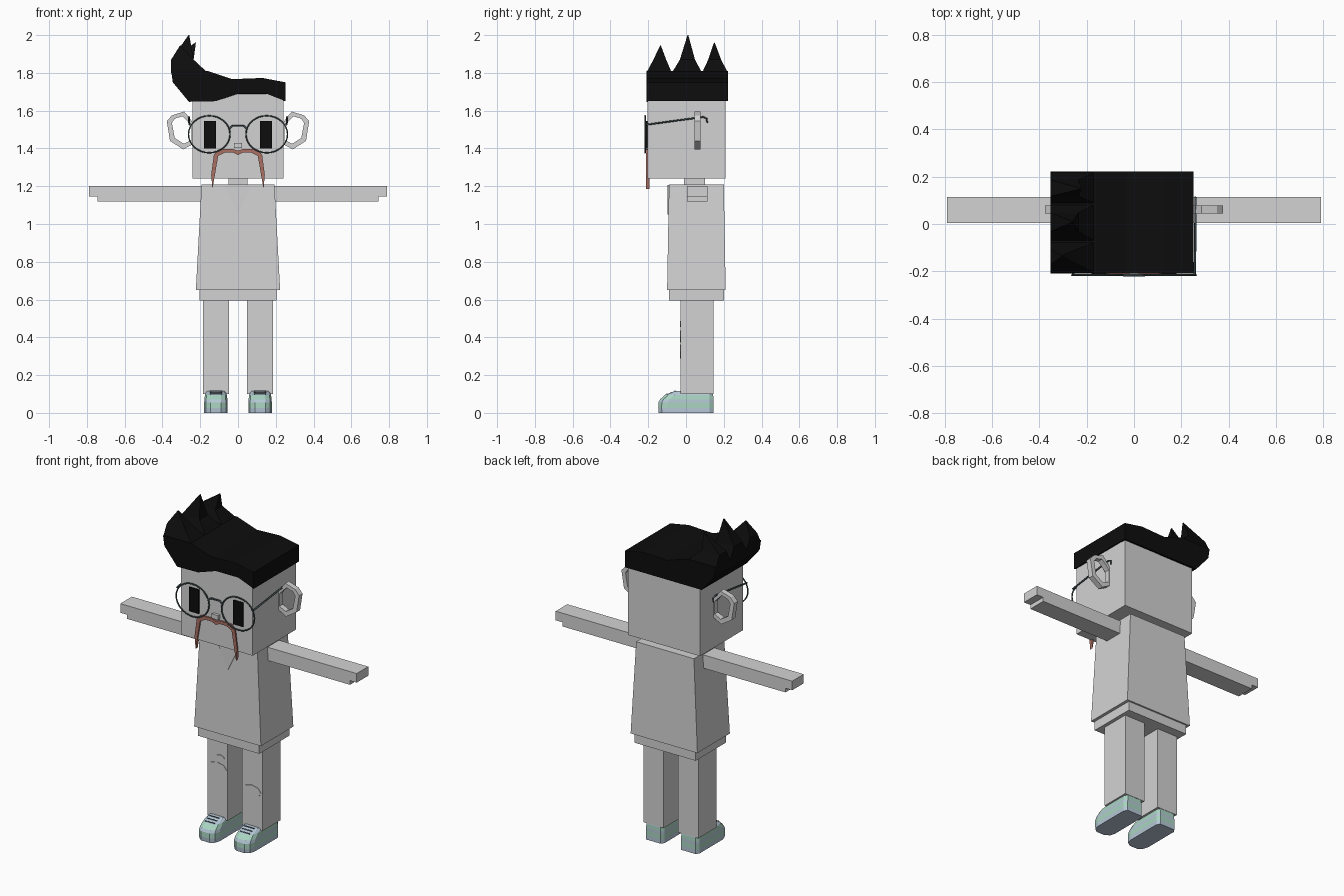
import bpy
import bmesh
import math

cube = bpy.data.objects.get("Cube")
if cube:
    bpy.data.objects.remove(cube, do_unlink=True)


def material(name, r, g, b):
    m = bpy.data.materials.new(name)
    m.use_nodes = True
    m.diffuse_color = (r, g, b, 1)
    node = next(n for n in m.node_tree.nodes if n.type == 'BSDF_PRINCIPLED')
    node.inputs["Base Color"].default_value = (r, g, b, 1)
    node.inputs["Roughness"].default_value = 0.9
    return m


grey = material("pale grey", 0.65, 0.65, 0.65)
black = material("black", 0.004, 0.004, 0.004)
slate = material("dark slate", 0.06, 0.085, 0.095)
rust = material("rust brown", 0.40, 0.16, 0.125)
mint = material("mint", 0.40, 0.66, 0.54)
blue = material("blue grey", 0.46, 0.57, 0.67)


def finish(name, bm, *mats):
    bmesh.ops.recalc_face_normals(bm, faces=bm.faces)
    me = bpy.data.meshes.new(name)
    bm.to_mesh(me)
    bm.free()
    ob = bpy.data.objects.new(name, me)
    bpy.context.collection.objects.link(ob)
    for m in mats:
        me.materials.append(m)
    return ob


def loft(name, rings, *mats, band=None):
    """Skin a stack of equal-length rings and cap both ends."""
    bm = bmesh.new()
    rows = [[bm.verts.new(p) for p in ring] for ring in rings]
    n = len(rows[0])
    for k, (a, b) in enumerate(zip(rows, rows[1:])):
        for i in range(n):
            j = (i + 1) % n
            f = bm.faces.new((a[i], a[j], b[j], b[i]))
            f.material_index = band[k] if band else 0
    bm.faces.new(rows[0][::-1])
    top = bm.faces.new(rows[-1])
    top.material_index = band[-1] if band else 0
    return finish(name, bm, *mats)


def rect(x0, x1, y0, y1, z):
    return [(x0, y0, z), (x1, y0, z), (x1, y1, z), (x0, y1, z)]


def box(name, x, y, z, mat):
    x = sorted(x)
    return loft(name, [rect(*x, *y, z[0]), rect(*x, *y, z[1])], mat)


def plate(name, outline, y0, y1, mat):
    """Extrude an outline in x and z along y."""
    return loft(name, [[(x, y, z) for x, z in outline] for y in (y0, y1)], mat)


def wire(name, points, radius, mat, cyclic=False):
    cu = bpy.data.curves.new(name, 'CURVE')
    cu.dimensions = '3D'
    cu.bevel_depth = radius
    cu.bevel_resolution = 1
    cu.use_fill_caps = True
    sp = cu.splines.new('POLY')
    sp.points.add(len(points) - 1)
    for p, co in zip(sp.points, points):
        p.co = (*co, 1)
    sp.use_cyclic_u = cyclic
    cu.materials.append(mat)
    ob = bpy.data.objects.new(name, cu)
    bpy.context.collection.objects.link(ob)
    return ob


# Head, neck, body and hem
box("head", (-0.24, 0.24), (-0.203, 0.21), (1.24, 1.70), grey)
box("neck", (-0.05, 0.05), (-0.01, 0.10), (1.18, 1.26), grey)
loft("torso", [rect(-0.223, 0.223, -0.10, 0.21, 0.65),
               rect(-0.193, 0.193, -0.09, 0.20, 1.208)], grey)
box("hem", (-0.205, 0.205), (-0.09, 0.20), (0.595, 0.655), grey)
plate("collar", [(-0.075, 1.207), (0.075, 1.207), (0, 1.05)], -0.097, -0.088, grey)

# Hair: quiff profile with a wavy fringe and a level back edge
crown = [(0.252, 1.75), (0.13, 1.773), (-0.03, 1.767), (-0.16, 1.81),
         (-0.354, 1.81), (-0.345, 1.75)]
fringe = [(-0.26, 1.647), (-0.12, 1.65), (0, 1.69), (0.15, 1.69), (0.252, 1.65)]
loft("hair", [[(x, -0.21, z) for x, z in crown + fringe],
              [(x, 0.222, z) for x, z in crown + [(x, 1.65) for x, z in fringe]]], black)

# Hair spikes, tapering in two steps
for label, y0, y1, ax, ay, az in (("front", -0.21, -0.075, -0.305, -0.135, 1.945),
                                  ("middle", -0.075, 0.085, -0.26, 0.01, 2.0),
                                  ("back", 0.085, 0.222, -0.225, 0.15, 1.96)):
    mid = 0.5
    loft(label + "_hair_spike", [
        rect(-0.354, -0.16, y0, y1, 1.80),
        rect(-0.354, -0.235, ay + (y0 - ay) * mid, ay + (y1 - ay) * mid, 1.87),
        rect(ax - 0.002, ax + 0.002, ay - 0.002, ay + 0.002, az)], black)

# Nose and moustache
box("nose", (-0.022, 0.022), (-0.22, -0.2), (1.403, 1.43), grey)
half = [(0.03, 1.398), (0.105, 1.395), (0.128, 1.365), (0.142, 1.26), (0.135, 1.185),
        (0.124, 1.25), (0.105, 1.36), (0.07, 1.378), (0.025, 1.378)]
plate("moustache", [(0, 1.388)] + half + [(0, 1.365)] + [(-x, z) for x, z in half[::-1]],
      -0.212, -0.192, rust)

# Paired parts
ear_outer = [(0.235, 1.53), (0.255, 1.56), (0.285, 1.595), (0.35, 1.575),
             (0.377, 1.545), (0.36, 1.44), (0.29, 1.395), (0.235, 1.425)]
ear_inner = [(0.245, 1.52), (0.268, 1.545), (0.294, 1.57), (0.335, 1.558),
             (0.35, 1.535), (0.335, 1.455), (0.287, 1.425), (0.245, 1.445)]
for side, s in (("left", 1), ("right", -1)):
    # Eye
    box(side + "_eye", (s * 0.116, s * 0.18), (-0.211, -0.202), (1.40, 1.545), black)

    # Open ear hoop
    bm = bmesh.new()
    rows = [[bm.verts.new((s * x, y, z)) for x, z in ring] for ring, y in
            ((ear_outer, 0.045), (ear_outer, 0.078), (ear_inner, 0.078), (ear_inner, 0.045))]
    n = len(ear_outer)
    for a, b in zip(rows, rows[1:] + rows[:1]):
        for i in range(n):
            bm.faces.new((a[i], a[(i + 1) % n], b[(i + 1) % n], b[i]))
    finish(side + "_ear", bm, grey)

    # Spectacle rim and temple
    turns = [math.tau * i / 32 for i in range(32)]
    wire(side + "_rim", [(s * 0.152 + 0.11 * math.cos(t), -0.216, 1.475 + 0.098 * math.sin(t))
                         for t in turns], 0.004, slate, True)
    wire(side + "_temple", [(s * 0.257, -0.216, 1.525), (s * 0.26, 0.02, 1.557),
                            (s * 0.26, 0.09, 1.567), (s * 0.26, 0.11, 1.558),
                            (s * 0.26, 0.112, 1.535)], 0.005, slate)

    # Arm with a raised fingertip block
    plate(side + "_arm", [(s * x, z) for x, z in (
        (0.18, 1.12), (0.745, 1.12), (0.745, 1.145), (0.79, 1.145), (0.79, 1.2), (0.18, 1.2))],
        0.005, 0.115, grey)

    # Leg
    box(side + "_leg", (s * 0.048, s * 0.184), (-0.03, 0.145), (0.10, 0.6), grey)

    # Shoe in stacked colour bands with a rounded toe
    def sole(z, toe, w, heel):
        pts = [(w * 0.45, toe), (w * 0.85, toe + 0.018), (w, toe + 0.05),
               (w, heel - 0.02), (w * 0.8, heel)]
        return [(s * 0.117 + x, y, z) for x, y in pts + [(-x, y) for x, y in pts[::-1]]]
    loft(side + "_shoe", [sole(0, -0.145, 0.062, 0.145), sole(0.026, -0.147, 0.062, 0.145),
                          sole(0.056, -0.146, 0.062, 0.145), sole(0.072, -0.137, 0.061, 0.145),
                          sole(0.096, -0.11, 0.058, 0.144), sole(0.115, -0.06, 0.05, 0.14)],
         blue, mint, band=[0, 1, 0, 1, 0, 0])

    # Laces
    for i in range(3):
        y, z = -0.058 - 0.021 * i, 0.116 - 0.008 * i
        wire(f"{side}_lace_{i + 1}", [(s * 0.117 - 0.032, y, z), (s * 0.117 + 0.032, y, z)],
             0.003, slate)

# Spectacle bridge
wire("bridge", [(-0.046, -0.216, 1.505), (-0.03, -0.216, 1.52), (0.03, -0.216, 1.52),
                (0.046, -0.216, 1.505)], 0.005, slate)

# Torn knee patches
for name, cx, cz, w, h in (("right_knee_tear", -0.117, 0.405, 0.062, 0.032),
                           ("right_thigh_tear", -0.097, 0.47, 0.028, 0.016),
                           ("left_knee_tear", 0.114, 0.325, 0.062, 0.036)):
    plate(name, [(cx + w * math.cos(math.tau * i / 8), cz + h * math.sin(math.tau * i / 8))
                 for i in range(8)], -0.033, -0.028, grey)
